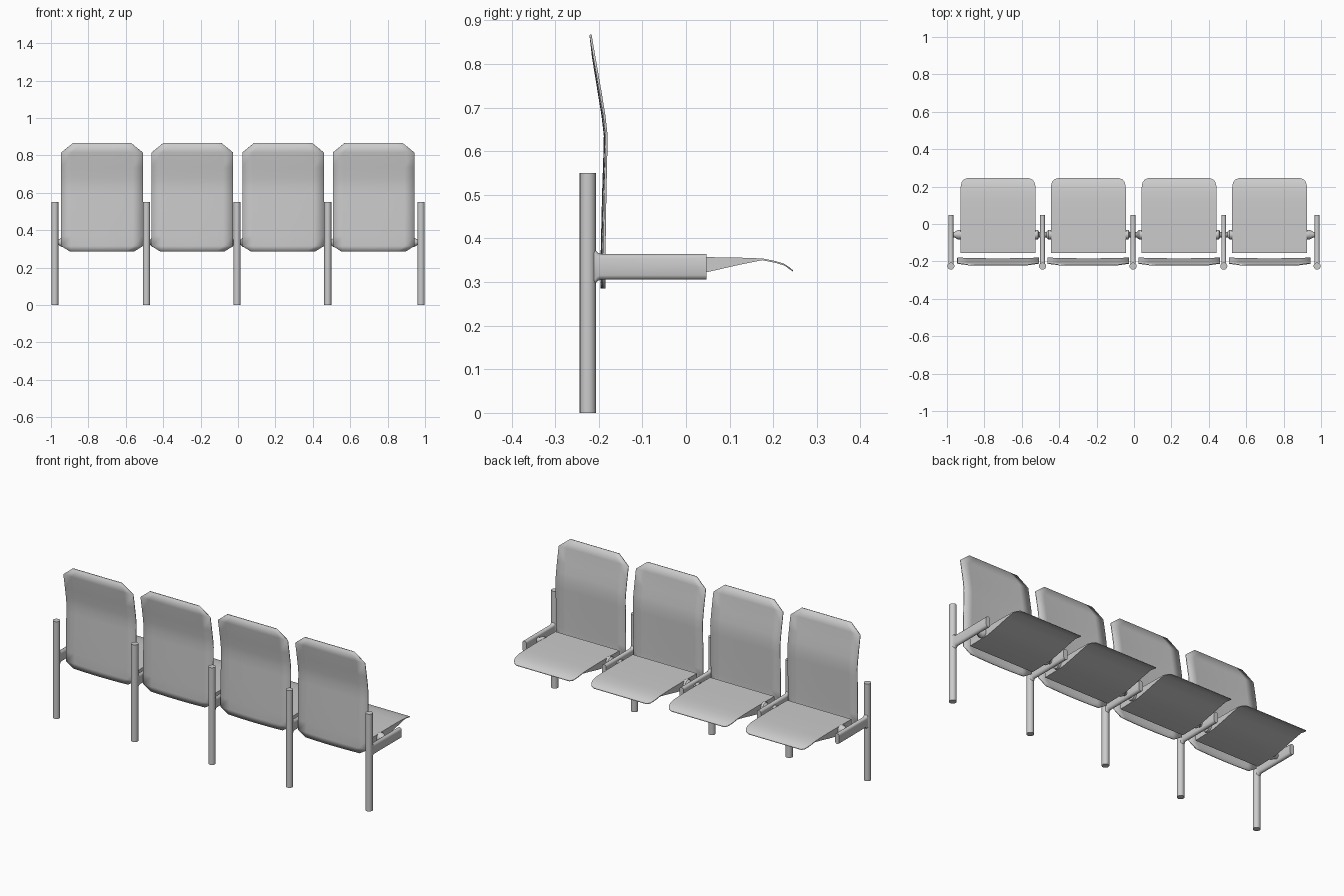
import bpy, bmesh, math

if "Cube" in bpy.data.objects:
    bpy.data.objects.remove(bpy.data.objects["Cube"])

POSTS = [-0.979, -0.489, -0.005, 0.48, 0.979]
SEATS = [-0.727, -0.244, 0.241, 0.725]
ARM_Z, PIVOT_Y = 0.335, -0.057


def make(name, rows, closed=True, caps=True, angle=35):
    """Skin a list of equal-length point rows into one mesh object."""
    bm = bmesh.new()
    vs = [[bm.verts.new(p) for p in r] for r in rows]
    n = len(rows[0])
    for a, b in zip(vs, vs[1:]):
        for i in range(n if closed else n - 1):
            j = (i + 1) % n
            bm.faces.new((a[i], a[j], b[j], b[i]))
    if closed and caps:
        bm.faces.new(vs[0])
        bm.faces.new(vs[-1])
    bmesh.ops.recalc_face_normals(bm, faces=bm.faces)
    me = bpy.data.meshes.new(name)
    bm.to_mesh(me)
    bm.free()
    ob = bpy.data.objects.new(name, me)
    bpy.context.collection.objects.link(ob)
    bpy.ops.object.select_all(action='DESELECT')
    ob.select_set(True)
    bpy.context.view_layer.objects.active = ob
    bpy.ops.object.shade_smooth_by_angle(angle=math.radians(angle))
    return ob


def circle(n):
    return [(math.cos(2 * math.pi * i / n), math.sin(2 * math.pi * i / n)) for i in range(n)]


# Upright posts
for i, x in enumerate(POSTS):
    make(f"post_{i + 1}", [[(x + 0.019 * c, -0.225 + 0.019 * s, z) for c, s in circle(16)]
                           for z in (0, 0.55)])

# Flattened-tube arms, flared where they meet the post
for i, x in enumerate(POSTS):
    rows = []
    for y, hz in ((-0.225, 0.04), (-0.208, 0.04), (-0.203, 0.033), (-0.196, 0.03), (0.047, 0.03)):
        ring = []
        for k in range(16):
            a = 2 * math.pi * (k + 0.5) / 16
            r = 0.013
            off = (hz - r) * (1 if math.sin(a) > 0 else -1)
            ring.append((x + r * math.cos(a), y, ARM_Z + off + r * math.sin(a)))
        rows.append(ring)
    make(f"arm_{i + 1}", rows)

# Wedge-shaped seat pads: y, top z, bottom z, half width
SEAT = [(-0.155, 0.355, 0.306, 0.201), (-0.02, 0.357, 0.309, 0.201),
        (0.05, 0.357, 0.323, 0.201), (0.12, 0.356, 0.339, 0.201),
        (0.175, 0.354, 0.350, 0.201), (0.205, 0.348, 0.344, 0.199),
        (0.225, 0.342, 0.338, 0.194), (0.238, 0.333, 0.329, 0.183),
        (0.245, 0.327, 0.324, 0.165)]
# Backrest sheets: z, y, half width, backward bow in the middle
BACK = [(0.285, -0.187, 0.17, 0.006), (0.315, -0.187, 0.218, 0.007),
        (0.37, -0.187, 0.218, 0.006), (0.50, -0.185, 0.218, 0.005),
        (0.59, -0.183, 0.218, 0.004), (0.635, -0.182, 0.218, 0.004),
        (0.68, -0.187, 0.218, 0.004), (0.735, -0.196, 0.218, 0.004),
        (0.815, -0.210, 0.218, 0.003), (0.867, -0.219, 0.154, 0.0)]

for i, x in enumerate(SEATS):
    make(f"seat_{i + 1}", [[(x - w, y, b), (x + w, y, b), (x + w, y, t), (x - w, y, t)]
                           for y, t, b, w in SEAT])

    cols = [k / 4 - 1 for k in range(9)]
    back = make(f"backrest_{i + 1}", [[(x + w * t, y - bow * (1 - t * t), z) for t in cols]
                                      for z, y, w, bow in BACK], closed=False)
    sol = back.modifiers.new("thickness", 'SOLIDIFY')
    sol.thickness = 0.005
    sol.offset = 0

    # Conical pivots joining the seat to the arm on each side
    for side, px in ((-1, POSTS[i]), (1, POSTS[i + 1])):
        edge = x + side * 0.198
        steps = ((px - side * 0.008, 0.014), (px - side * 0.02, 0.015),
                 (edge + side * 0.016, 0.026), (edge, 0.026))
        make(f"seat_pivot_{i + 1}_{'left' if side < 0 else 'right'}",
             [[(sx, PIVOT_Y + r * c, ARM_Z + r * s) for c, s in circle(12)] for sx, r in steps])
